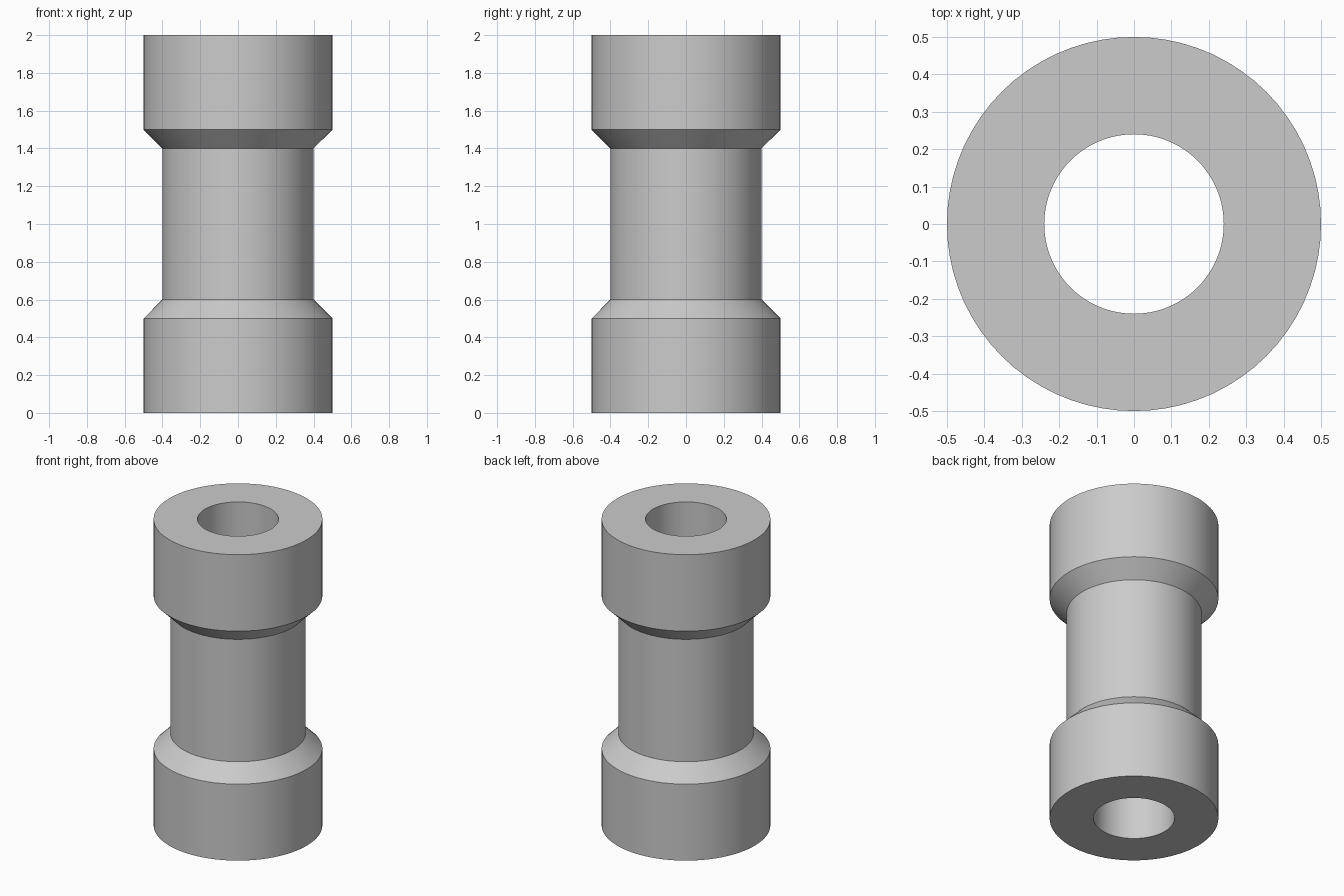
import bpy, bmesh, math

cube = bpy.data.objects.get("Cube")
if cube:
    bpy.data.objects.remove(cube, do_unlink=True)

SEGMENTS = 72
HEIGHT = 2.0
BORE, NECK, COLLAR = 0.24, 0.4, 0.5

# Grey material
grey = bpy.data.materials.new("grey")
grey.use_nodes = True
colour = (0.6, 0.6, 0.6, 1)
grey.diffuse_color = colour
grey.node_tree.nodes["Principled BSDF"].inputs["Base Color"].default_value = colour

# Half profile of the spool (radius, height), mirrored about mid height
lower = [(BORE, 0), (COLLAR, 0), (COLLAR, 0.5), (NECK, 0.6)]
profile = lower + [(r, HEIGHT - z) for r, z in reversed(lower)]

# Revolve the closed profile around z, leaving the bore open right through
bm = bmesh.new()
rings = []
for i in range(SEGMENTS):
    a = math.tau * i / SEGMENTS
    rings.append([bm.verts.new((r * math.cos(a), r * math.sin(a), z)) for r, z in profile])
for i, ring in enumerate(rings):
    following = rings[(i + 1) % SEGMENTS]
    for j in range(len(profile)):
        k = (j + 1) % len(profile)
        bm.faces.new((ring[j], following[j], following[k], ring[k]))
bmesh.ops.recalc_face_normals(bm, faces=bm.faces[:])

mesh = bpy.data.meshes.new("spool_bushing")
bm.to_mesh(mesh)
bm.free()
mesh.materials.append(grey)
bushing = bpy.data.objects.new("spool_bushing", mesh)
bpy.context.collection.objects.link(bushing)

# Smooth round walls with sharp rims
bpy.ops.object.select_all(action='DESELECT')
bushing.select_set(True)
bpy.context.view_layer.objects.active = bushing
bpy.ops.object.shade_smooth_by_angle(angle=math.radians(30))
